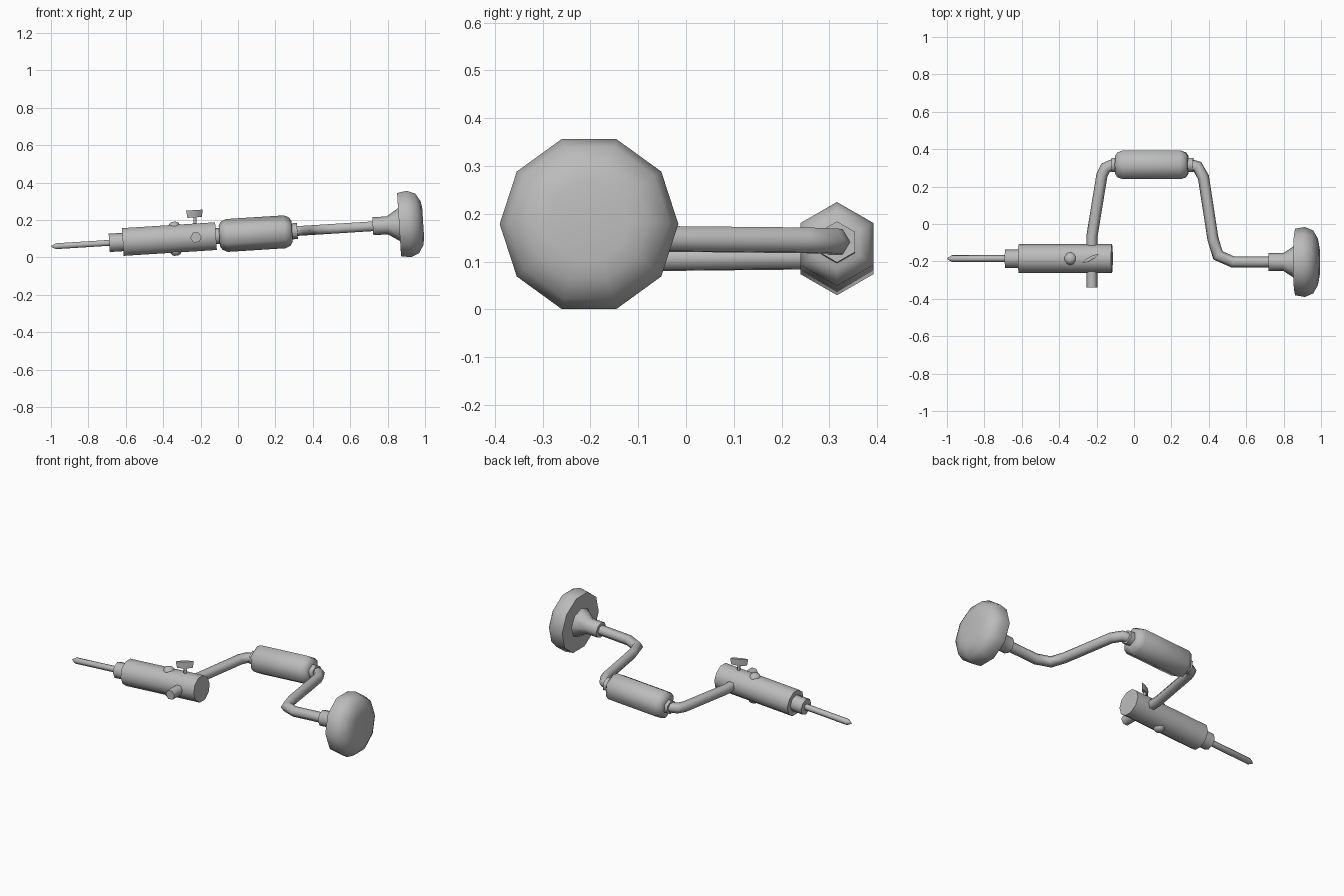
import bpy, bmesh, math
from mathutils import Matrix, Vector

if "Cube" in bpy.data.objects:
    bpy.data.objects.remove(bpy.data.objects["Cube"], do_unlink=True)

steel = bpy.data.materials.new("plain_grey")
steel.use_nodes = True
GREY = (0.5, 0.5, 0.5, 1)
steel.diffuse_color = GREY
steel.node_tree.nodes["Principled BSDF"].inputs["Base Color"].default_value = GREY

# The whole tool lies slightly tilted, rising toward the knob
TILT = Matrix.Translation((0, 0, 0.121)) @ Matrix.Rotation(math.radians(-3.6), 4, 'Y')
AXIS_Y = -0.185
CRANK_Y = -0.203
GRIP_Y = 0.316


def finish(name, bm, angle=65):
    bmesh.ops.recalc_face_normals(bm, faces=bm.faces)
    bm.transform(TILT)
    me = bpy.data.meshes.new(name)
    bm.to_mesh(me)
    bm.free()
    me.materials.append(steel)
    ob = bpy.data.objects.new(name, me)
    bpy.context.collection.objects.link(ob)
    bpy.ops.object.select_all(action='DESELECT')
    ob.select_set(True)
    bpy.context.view_layer.objects.active = ob
    bpy.ops.object.shade_smooth_by_angle(angle=math.radians(angle))
    return ob


def skin(bm, rings):
    """Bridge successive vertex rings and cap both ends."""
    rings = [[bm.verts.new(p) for p in ring] for ring in rings]
    n = len(rings[0])
    for a, b in zip(rings, rings[1:]):
        for i in range(n):
            j = (i + 1) % n
            bm.faces.new((a[i], a[j], b[j], b[i]))
    bm.faces.new(rings[0])
    bm.faces.new(rings[-1])


def turned(name, profile, y, sides, phase=0.0, place=None):
    """Turned part along x from (position, radius) pairs; phase 0 puts a corner on y."""
    bm = bmesh.new()
    angles = [phase + math.tau * i / sides for i in range(sides)]
    skin(bm, [[(x, y + r * math.cos(a), r * math.sin(a)) for a in angles]
              for x, r in profile])
    if place:
        bm.transform(place)
    return finish(name, bm)


# Bit, collar and chuck
turned("drill_bit", [(-1.0, 0.003), (-0.975, 0.018), (-0.68, 0.018)], AXIS_Y, 6)
turned("chuck_collar", [(-0.69, 0.049), (-0.6, 0.049)], AXIS_Y, 8)
turned("chuck_body", [(-0.617, 0.078), (-0.118, 0.078)], AXIS_Y, 10)

# Bent hexagonal crank bar
path = [Vector(p) for p in (
    (-0.225, -0.34), (-0.225, -0.064), (-0.172, 0.26), (-0.152, 0.3),
    (-0.115, GRIP_Y), (0.305, GRIP_Y), (0.34, 0.306), (0.372, 0.25),
    (0.423, -0.08), (0.45, -0.168), (0.53, CRANK_Y), (0.74, CRANK_Y))]
rings = []
for i, p in enumerate(path):
    before = (p - path[i - 1]).normalized() if i else None
    after = (path[i + 1] - p).normalized() if i + 1 < len(path) else None
    before, after = before or after, after or before
    t = (before + after).normalized()
    miter = 1 / t.dot(after)
    side = Vector((-t.y, t.x)) * miter
    ring = []
    for k in range(6):
        a = math.tau * k / 6
        q = p + side * 0.03 * math.cos(a)
        ring.append((q.x, q.y, 0.03 * math.sin(a)))
    rings.append(ring)
bm = bmesh.new()
skin(bm, rings)
finish("crank_bar", bm)

# Hand grip with a ferrule at each end
UP = math.pi / 2
turned("hand_grip", [(-0.1, 0.055), (-0.087, 0.076), (-0.06, 0.088),
                     (0.25, 0.088), (0.277, 0.076), (0.29, 0.055)], GRIP_Y, 6, UP)
for name, x in (("right_ferrule", -0.12), ("left_ferrule", 0.28)):
    turned(name, [(x, 0.043), (x + 0.038, 0.043)], GRIP_Y, 6, UP)

# Flared neck and pressing knob
turned("knob_neck", [(0.722, 0.048), (0.8, 0.048), (0.862, 0.088), (0.87, 0.088)],
       CRANK_Y, 8)
turned("pressing_knob", [(0.863, 0.178), (0.915, 0.187), (0.96, 0.168),
                         (0.985, 0.125), (0.992, 0.085)], CRANK_Y, 10)

# Ratchet pin domed at top and bottom of the chuck
upright = Matrix.Rotation(-UP, 4, 'Y')
turned("ratchet_pin", [(-0.091, 0.01), (-0.086, 0.023), (-0.07, 0.034),
                       (0.07, 0.034), (0.086, 0.023), (0.091, 0.01)], 0, 10, 0,
       Matrix.Translation((-0.337, AXIS_Y, 0)) @ upright)

# Thumbscrew: thin stem and a tapered wing turned at an angle
SCREW = Matrix.Translation((-0.225, AXIS_Y, 0))
turned("thumbscrew_stem", [(0.06, 0.009), (0.115, 0.009)], 0, 6, 0, SCREW @ upright)
bm = bmesh.new()
wing = [(-0.05, 0), (-0.022, -0.009), (0.022, -0.009),
        (0.05, 0), (0.022, 0.009), (-0.022, 0.009)]
skin(bm, [[(x * s, y, z) for x, y in wing] for z, s in ((0.107, 0.9), (0.146, 1.0))])
bm.transform(SCREW @ Matrix.Rotation(math.radians(29), 4, 'Z'))
finish("thumbscrew_wing", bm, 40)
